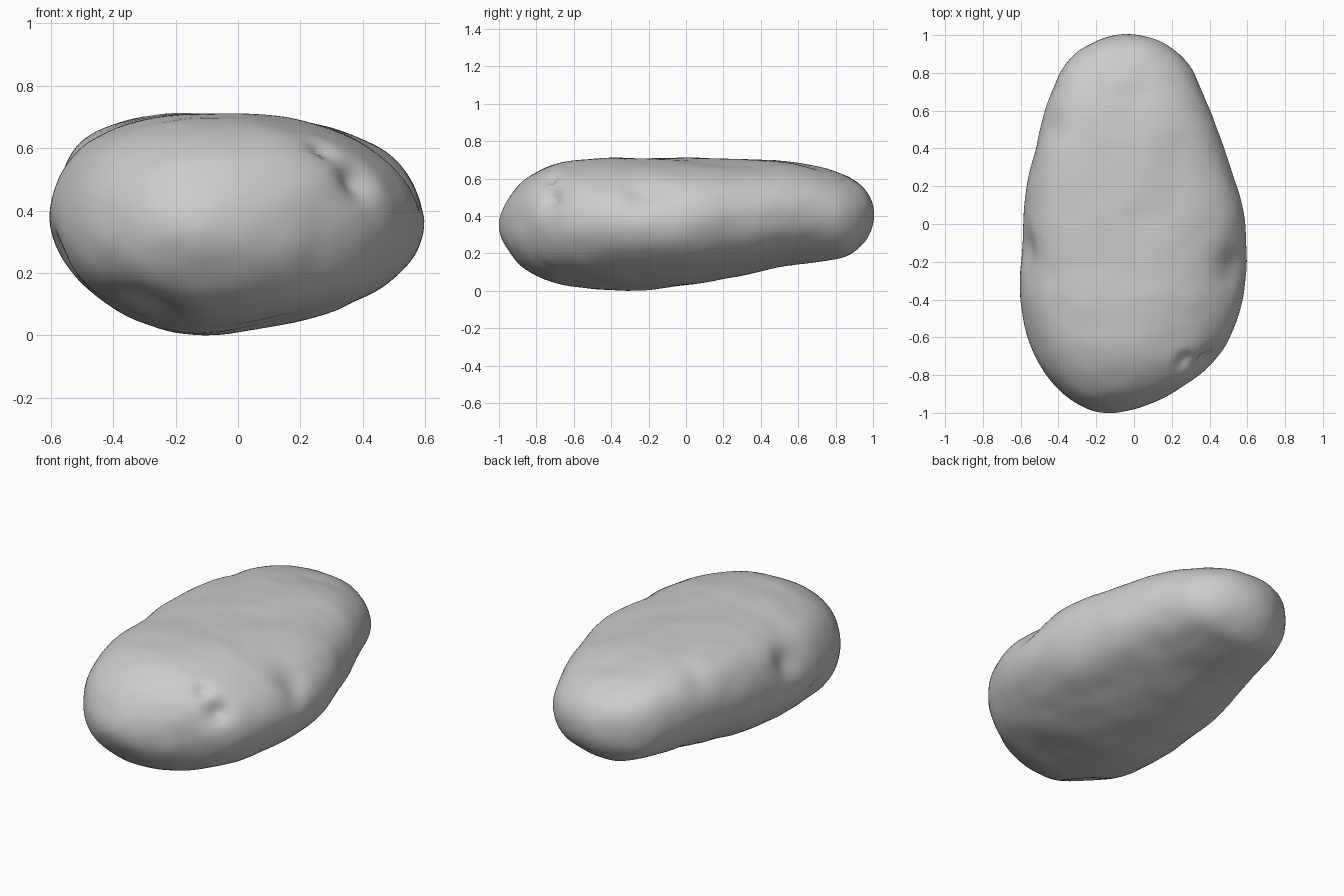
import bpy, bmesh, math
from mathutils import Vector, noise

if "Cube" in bpy.data.objects:
    bpy.data.objects.remove(bpy.data.objects["Cube"])

SEGMENTS, RINGS = 112, 112


def loop_value(values, t):
    """Smooth value on a closed loop of control values, t from 0 to 1."""
    n = len(values)
    i = math.floor(t * n)
    f = t * n - i
    a, b, c, d = (values[(i + k) % n] for k in (-1, 0, 1, 2))
    return b + 0.5 * f * (c - a + f * (2*a - 5*b + 4*c - d + f * (3*(b - c) + d - a)))


# Plan and side outlines, from the back tip round the front tip and back
plan = [-.02, -.2, -.35, -.435, -.495, -.555, -.59, -.6, -.59, -.525, -.41, -.265,
        -.13, .05, .25, .44, .545, .59, .595, .53, .445, .36, .275, .14]
side = [.42, .53, .61, .665, .695, .705, .71, .708, .705, .68, .60, .47,
        .35, .24, .12, .05, .02, .005, .03, .08, .13, .16, .19, .285]

# Lopsided cross-section of the middle, counter-clockwise from +x
section_x = [1, .93, .76, .5, .1, -.42, -.76, -.93, -1, -.93, -.77, -.5, -.18, .3, .7, .92]
section_z = [.04, .4, .68, .88, 1, 1, .84, .56, .12, -.3, -.62, -.88, -1, -.88, -.66, -.34]

# Eyes and hollows: centre, radius, depth
dents = [((.38, -.72, .5), .09, .045),
         ((.27, -.72, .6), .06, .025),
         ((.52, -.22, .52), .14, .035),
         ((-.25, -.72, .12), .13, .035),
         ((-.53, -.42, .27), .12, .035),
         ((-.57, -.14, .52), .14, .03),
         ((-.42, .5, .6), .12, .015),
         ((0, .7, .68), .12, .015),
         ((.1, .05, .7), .2, .012)]


def rounded(value):
    """Slightly squared-off circle."""
    return math.copysign(abs(value) ** .9, value)


def surface_point(ring, seg):
    t = ring / RINGS / 2
    y = math.cos(2 * math.pi * t)
    x0, x1 = loop_value(plan, t), loop_value(plan, 1 - t)
    z1, z0 = loop_value(side, t), loop_value(side, 1 - t)
    # The section grows rounder towards both tips
    turn = seg / SEGMENTS
    angle = 2 * math.pi * turn
    lopsided = 1 - .8 * y * y
    u = rounded(math.cos(angle))
    v = rounded(math.sin(angle))
    u += (loop_value(section_x, turn) - u) * lopsided
    v += (loop_value(section_z, turn) - v) * lopsided
    x = (x0 + x1) / 2 + u * (x1 - x0) / 2
    z = (z0 + z1) / 2 + v * (z1 - z0) / 2
    # The upper right shoulder sinks at the front and rises at the back
    return Vector((x, y, z + .14 * y * min(x, 0) ** 2 * (1 + v)))


# Potato body: lofted rings closed by a tip at each end
bm = bmesh.new()
rings = [[bm.verts.new(surface_point(r, s)) for s in range(SEGMENTS)]
         for r in range(1, RINGS)]
for a, b in zip(rings, rings[1:]):
    for s in range(SEGMENTS):
        e = (s + 1) % SEGMENTS
        bm.faces.new((a[s], a[e], b[e], b[s]))
for tip, ring in ((0, rings[0]), (RINGS, rings[-1])):
    end = bm.verts.new(surface_point(tip, 0))
    for s in range(SEGMENTS):
        bm.faces.new((end, ring[s], ring[(s + 1) % SEGMENTS]))
bmesh.ops.recalc_face_normals(bm, faces=bm.faces)
bm.normal_update()

# Press in the hollows and add gentle lumps along the normals
offsets = []
for v in bm.verts:
    push = .009 * noise.noise(v.co * 4) + .003 * noise.noise(v.co * 9)
    for centre, radius, depth in dents:
        push -= depth * math.exp(-((v.co - Vector(centre)).length / radius) ** 2 * 2)
    offsets.append(v.normal * push)
for v, offset in zip(bm.verts, offsets):
    v.co += offset

# Rest on the ground
low = min(v.co.z for v in bm.verts)
bmesh.ops.translate(bm, verts=bm.verts, vec=(0, 0, -low))

mesh = bpy.data.meshes.new("potato")
bm.to_mesh(mesh)
bm.free()
potato = bpy.data.objects.new("potato", mesh)
bpy.context.collection.objects.link(potato)

# Plain grey skin
skin = bpy.data.materials.new("grey_skin")
skin.use_nodes = True
colour = (.6, .6, .6, 1)
skin.diffuse_color = colour
skin.node_tree.nodes["Principled BSDF"].inputs["Base Color"].default_value = colour
mesh.materials.append(skin)

bpy.context.view_layer.objects.active = potato
potato.select_set(True)
bpy.ops.object.shade_smooth_by_angle(angle=math.radians(40))
